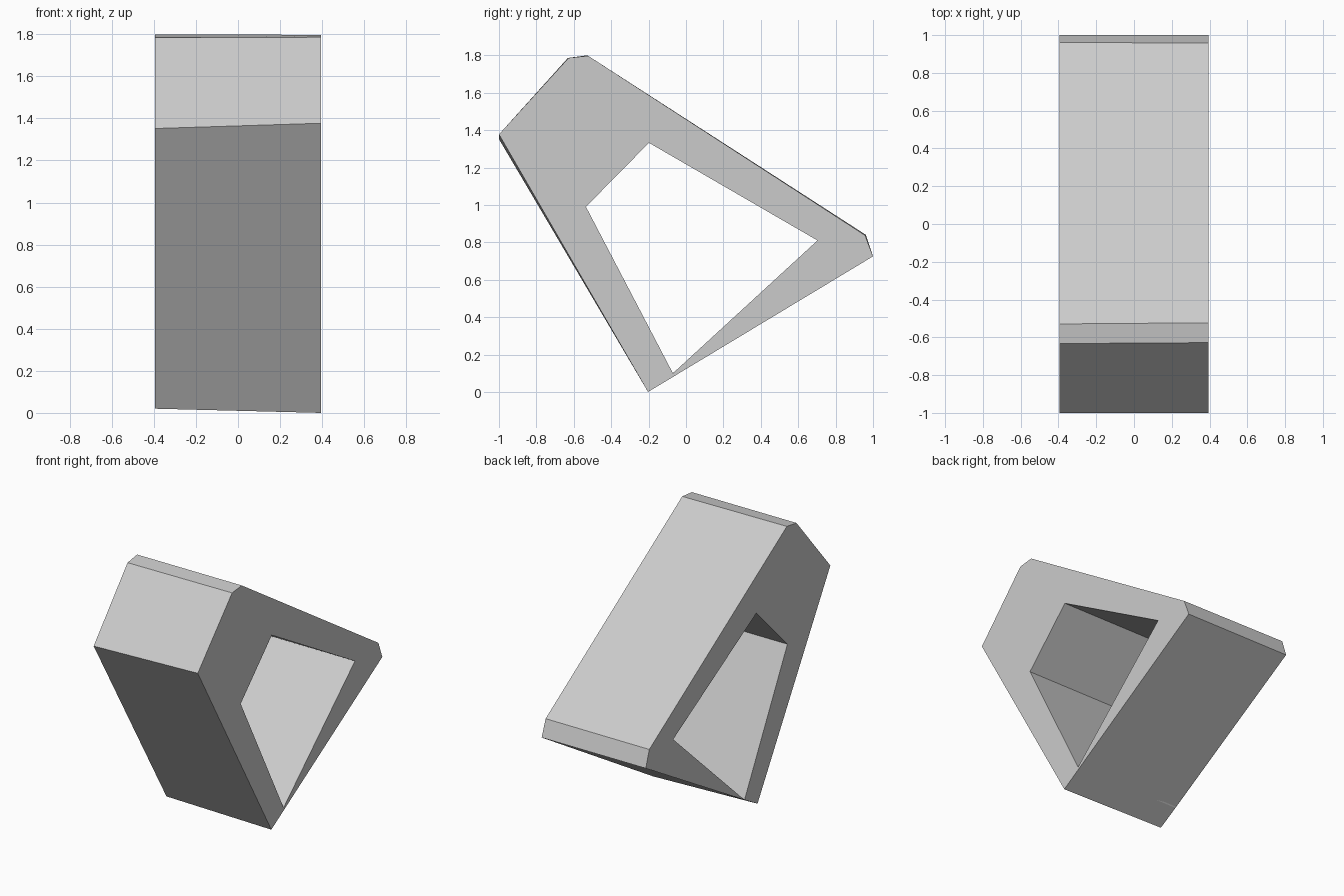
import bpy
import bmesh

cube = bpy.data.objects.get("Cube")
if cube:
    bpy.data.objects.remove(cube)

grey = bpy.data.materials.new("plain grey")
grey.use_nodes = True
colour = (0.6, 0.6, 0.6, 1)
grey.diffuse_color = colour
grey.node_tree.nodes["Principled BSDF"].inputs["Base Color"].default_value = colour

# Side outlines (y, z): the two ends are very slightly skewed
left_outline = [(-0.203, 0), (-1, 1.377), (-0.628, 1.786),
                (-0.523, 1.797), (0.957, 0.838), (1, 0.725)]
right_outline = [(-0.211, 0.02), (-1, 1.352), (-0.633, 1.784),
                 (-0.529, 1.8), (0.962, 0.84), (1, 0.725)]
opening = [(-0.07, 0.1), (-0.535, 0.99), (-0.198, 1.332), (0.703, 0.81)]
half_width = 0.395

bm = bmesh.new()


def ring(points, x):
    return [bm.verts.new((x, y, z)) for y, z in points]


def bridge(a, b):
    """Join two matching rings with quads."""
    for i in range(len(a)):
        j = (i + 1) % len(a)
        bm.faces.new((a[i], a[j], b[j], b[i]))


def side(o, h, flip):
    """Flat end wall around the opening, meeting the underside at a point."""
    for face in ((o[0], o[1], h[1], h[0]),
                 (o[1], o[2], h[2], h[1]),
                 (o[2], o[3], h[2]),
                 (o[3], o[4], h[3], h[2]),
                 (o[4], o[5], h[3]),
                 (o[5], h[0], h[3])):
        bm.faces.new(face[::-1] if flip else face)
    # Sliver closing the underside against the opening's lowest corner
    sliver = (o[0], h[0], o[5])
    bm.faces.new(sliver[::-1] if flip else sliver)


# Outer shell, through opening and the two end walls
outer_l, outer_r = ring(left_outline, half_width), ring(right_outline, -half_width)
hole_l, hole_r = ring(opening, half_width), ring(opening, -half_width)
bridge(outer_l, outer_r)
bridge(hole_r, hole_l)
side(outer_l, hole_l, True)
side(outer_r, hole_r, False)
bmesh.ops.recalc_face_normals(bm, faces=bm.faces)

mesh = bpy.data.meshes.new("wedge_frame")
bm.to_mesh(mesh)
bm.free()
mesh.materials.append(grey)
frame = bpy.data.objects.new("wedge_frame", mesh)
bpy.context.collection.objects.link(frame)
